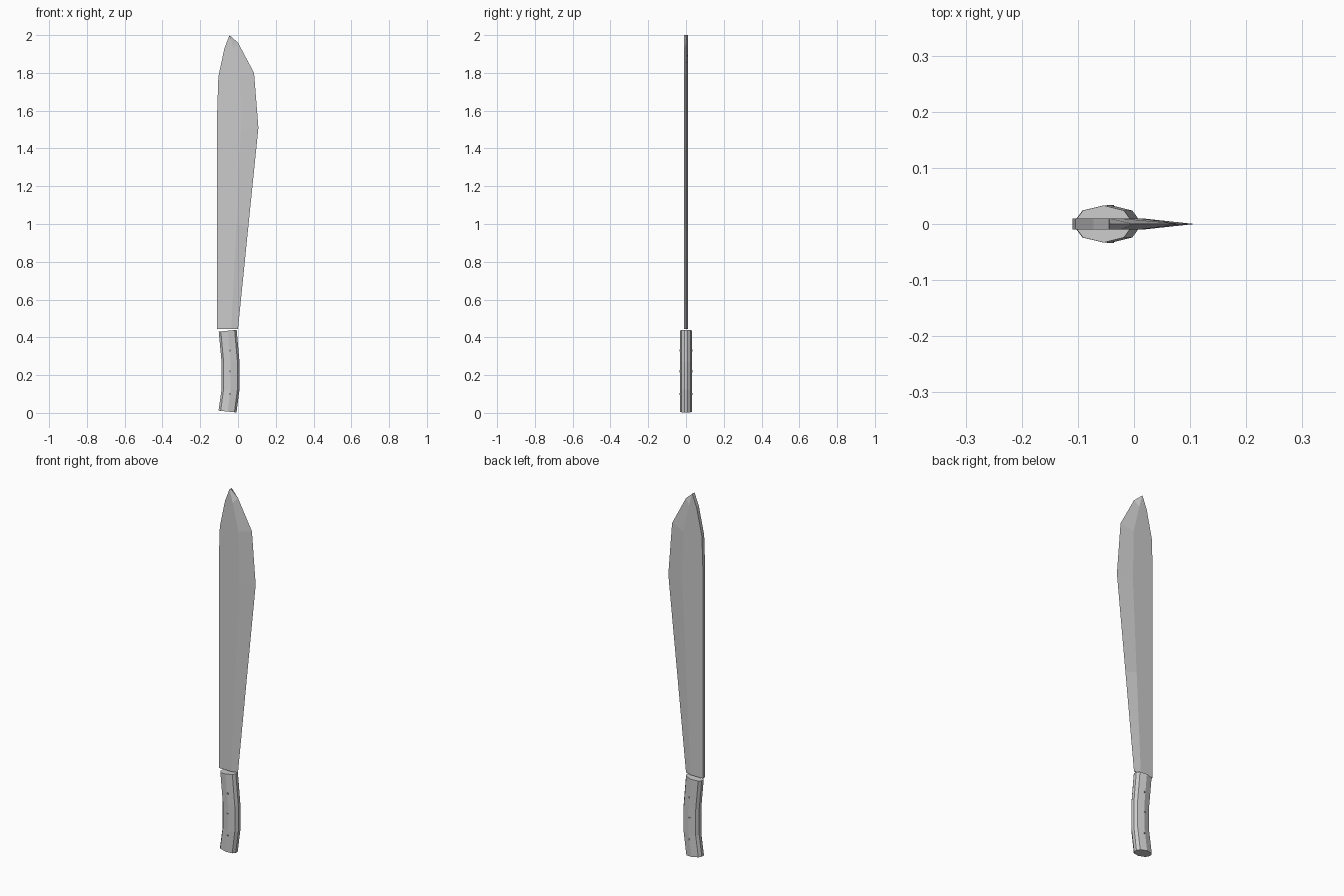
import bpy, bmesh, math
from mathutils import Matrix

if "Cube" in bpy.data.objects:
    bpy.data.objects.remove(bpy.data.objects["Cube"])


def material(name, c):
    m = bpy.data.materials.new(name)
    m.diffuse_color = (c, c, c, 1)
    m.use_nodes = True
    m.node_tree.nodes["Principled BSDF"].inputs["Base Color"].default_value = m.diffuse_color
    return m


def finish(name, bm, mat):
    bmesh.ops.remove_doubles(bm, verts=bm.verts, dist=1e-5)
    bmesh.ops.recalc_face_normals(bm, faces=bm.faces)
    me = bpy.data.meshes.new(name)
    bm.to_mesh(me)
    bm.free()
    me.materials.append(mat)
    ob = bpy.data.objects.new(name, me)
    bpy.context.collection.objects.link(ob)
    return ob


def loft(name, rings, mat):
    bm = bmesh.new()
    rows = [[bm.verts.new(p) for p in r] for r in rings]
    n = len(rows[0])
    for a, b in zip(rows, rows[1:]):
        for i in range(n):
            j = (i + 1) % n
            bm.faces.new((a[i], a[j], b[j], b[i]))
    bm.faces.new(rows[0])
    bm.faces.new(rows[-1])
    return finish(name, bm, mat)


steel = material("steel grey", 0.6)
grip = material("grip grey", 0.6)
dark = material("rivet grey", 0.25)

# Blade: flat body from spine to bevel line, then a wedge to the cutting edge
spine = [(-.11, .445), (-.11, 1.0), (-.11, 1.6), (-.104, 1.78), (-.072, 1.93), (-.045, 2.0)]
bevel = [(-.035, .445), (-.008, 1.0), (.015, 1.5), (.01, 1.78), (-.025, 1.93), (-.044, 1.998)]
edge = [(0, .445), (.054, .98), (.108, 1.51), (.085, 1.8), (0, 1.96), (-.043, 1.998)]
T = 0.01
loft("blade", [[(s[0], -T, s[1]), (b[0], -T, b[1]), (e[0], 0, e[1]),
                (b[0], T, b[1]), (s[0], T, s[1])]
               for s, b, e in zip(spine, bevel, edge)], steel)

# Handle: faceted oval grip, bent forward in the middle, ends square to the bend
half = [(-.048, .009), (-.037, .024), (0, .033), (.036, .024), (.047, .009)]
section = half + [(x, -y) for x, y in reversed(half)]
stations = [(-.055, .007, -.1), (-.039, .125, 0), (-.039, .27, 0), (-.054, .435, .1)]
loft("handle", [[(cx + x, y, z + x * tilt) for x, y in section]
                for cx, z, tilt in stations], grip)

# Rivets: thin pins through the handle, just proud of its sides
for i, z in enumerate((.10, .22, .33)):
    bm = bmesh.new()
    bmesh.ops.create_cone(bm, cap_ends=True, segments=8, radius1=.006, radius2=.006, depth=.067,
                          matrix=Matrix.Translation((-.042, 0, z)) @ Matrix.Rotation(math.pi / 2, 4, 'X'))
    finish("rivet_%d" % (i + 1), bm, dark)
